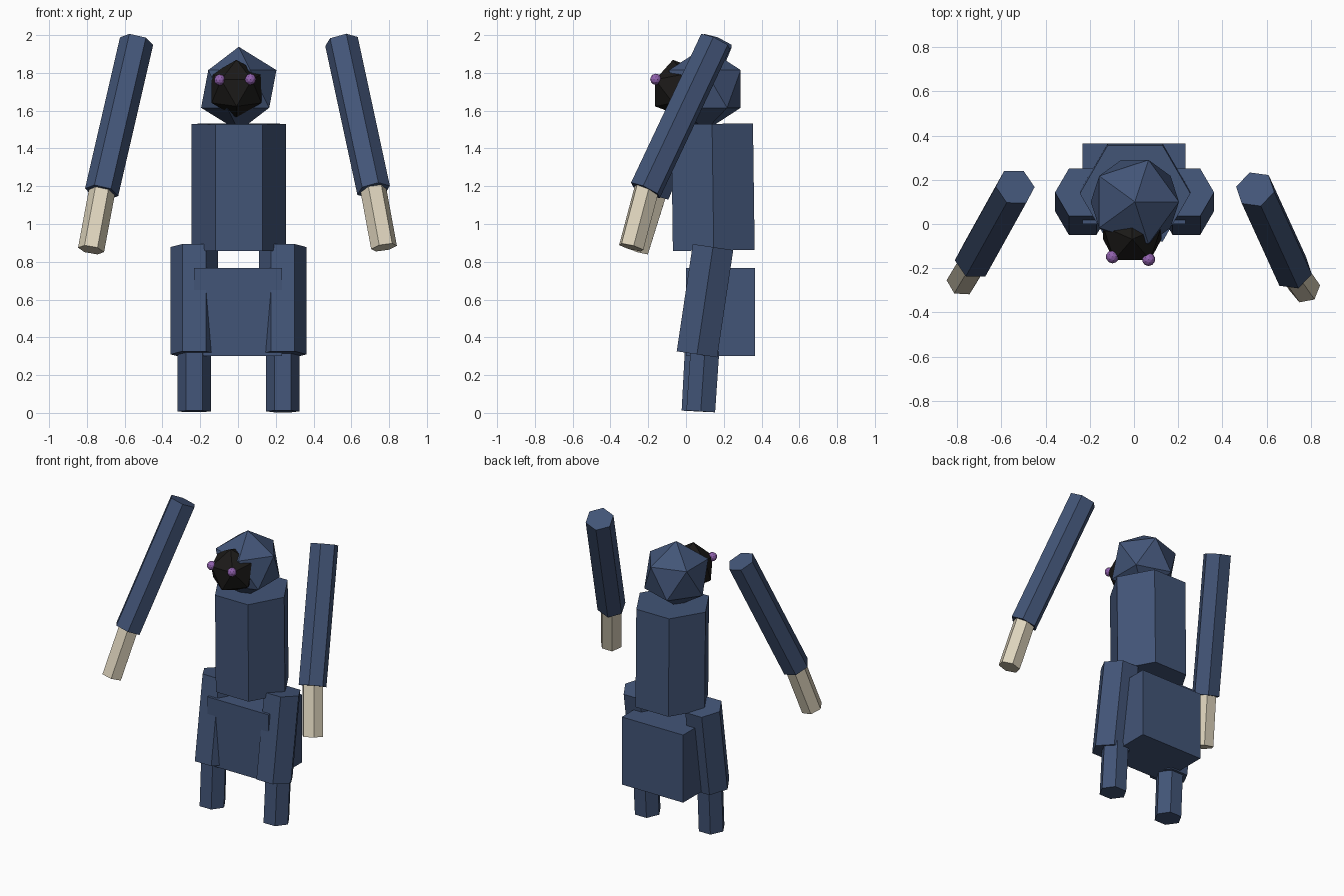
import bpy, bmesh, math
from mathutils import Matrix, Vector

cube = bpy.data.objects.get("Cube")
if cube:
    bpy.data.objects.remove(cube, do_unlink=True)


def material(name, rgb):
    mat = bpy.data.materials.new(name)
    mat.use_nodes = True
    mat.diffuse_color = (*rgb, 1)
    bsdf = next(n for n in mat.node_tree.nodes if n.type == 'BSDF_PRINCIPLED')
    bsdf.inputs["Base Color"].default_value = (*rgb, 1)
    bsdf.inputs["Roughness"].default_value = 0.8
    return mat


BLUE = material("dusty blue", (0.055, 0.09, 0.185))
BLACK = material("near black", (0.011, 0.010, 0.009))
CREAM = material("cream", (0.72, 0.65, 0.50))
PURPLE = material("purple", (0.28, 0.12, 0.42))


def add_object(name, bm, mat):
    mesh = bpy.data.meshes.new(name)
    bm.to_mesh(mesh)
    bm.free()
    mesh.materials.append(mat)
    obj = bpy.data.objects.new(name, mesh)
    bpy.context.collection.objects.link(obj)
    return obj


def hex_prism(name, start, end, radius, mat):
    """Six-sided prism between two points, with corners towards +x and -x."""
    start, end = Vector(start), Vector(end)
    axis = end - start
    turn = Vector((0, 0, 1)).rotation_difference(axis).to_matrix().to_4x4()
    bm = bmesh.new()
    bmesh.ops.create_cone(bm, cap_ends=True, segments=6, radius1=radius,
                          radius2=radius, depth=axis.length)
    # put a corner on the x axis whatever the primitive's start angle is
    corner = max(bm.verts, key=lambda v: v.co.x).co
    spin = Matrix.Rotation(-math.atan2(corner.y, corner.x), 4, 'Z')
    bm.transform(Matrix.Translation((start + end) / 2) @ turn @ spin)
    return add_object(name, bm, mat)


def ico(name, center, radius, mat, detail=1, turn=Matrix.Identity(4)):
    bm = bmesh.new()
    bmesh.ops.create_icosphere(bm, subdivisions=detail, radius=radius)
    bm.transform(Matrix.Translation(center) @ turn)
    return add_object(name, bm, mat)


# Torso and hips
hex_prism("torso", (0.005, 0.147, 0.86), (0.005, 0.138, 1.53), 0.25, BLUE)
bm = bmesh.new()
bmesh.ops.create_cube(bm, size=1)
bm.transform(Matrix.Translation((0, 0.182, 0.535))
             @ Matrix.Diagonal((0.467, 0.365, 0.465, 1)))
add_object("hips", bm, BLUE)

# Head, and a dark face with one flat triangle pointing forward, tip down
ico("head", (0.004, 0.1, 1.715), 0.223, BLUE)
face_turn = (Matrix.Rotation(math.radians(-52.6), 4, 'X')
             @ Matrix.Rotation(math.radians(-90), 4, 'Z'))
ico("face", (-0.008, -0.04, 1.717), 0.155, BLACK, turn=face_turn)

# Eyes
ico("right_eye", (-0.097, -0.148, 1.763), 0.03, PURPLE, detail=2)
ico("left_eye", (0.066, -0.16, 1.766), 0.03, PURPLE, detail=2)

# Legs
for side, x, shin_top, shin_foot in (("right", -0.232, 0.07, 0.053),
                                     ("left", 0.237, 0.10, 0.078)):
    hex_prism(side + "_thigh", (x, 0.143, 0.878), (x, 0.058, 0.31), 0.125, BLUE)
    hex_prism(side + "_shin", (x, shin_top, 0.33), (x, shin_foot, 0.008), 0.088, BLUE)

# Arms: shoulder end, wrist and hand tip
arms = {
    "right": ((-0.537, 0.168, 1.968), (-0.722, -0.165, 1.168), (-0.778, -0.258, 0.863)),
    "left": ((0.548, 0.157, 1.966), (0.718, -0.215, 1.178), (0.773, -0.29, 0.876)),
}
for side, (shoulder, wrist, tip) in arms.items():
    hex_prism(side + "_sleeve", shoulder, wrist, 0.09, BLUE)
    inside = Vector(wrist).lerp(Vector(shoulder), 0.03)
    hex_prism(side + "_hand", inside, tip, 0.07, CREAM)
